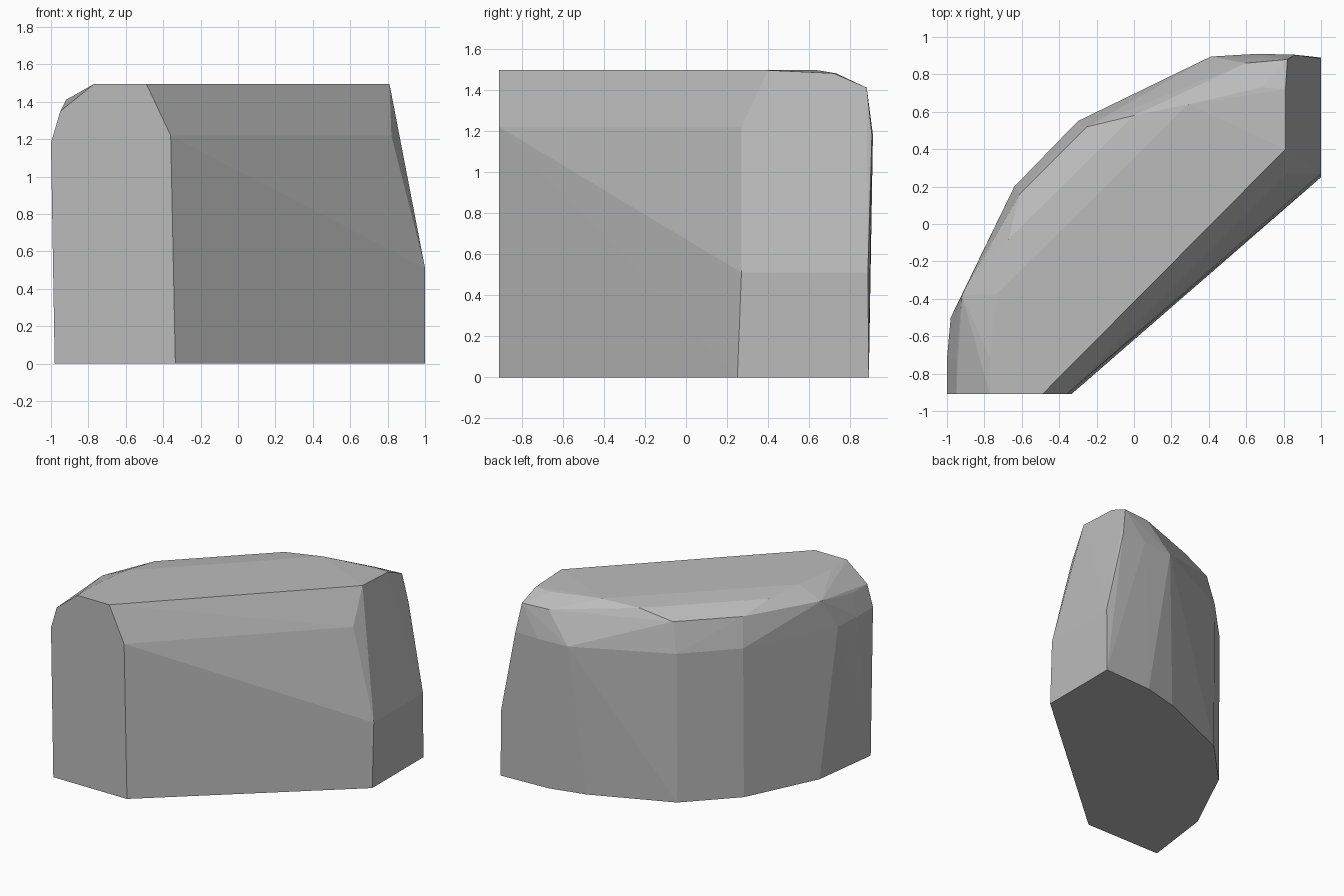
import bpy
import bmesh

# Remove the default cube
default_cube = bpy.data.objects.get("Cube")
if default_cube:
    bpy.data.objects.remove(default_cube, do_unlink=True)


def make_material(name, color):
    material = bpy.data.materials.new(name)
    material.use_nodes = True
    material.diffuse_color = color
    shader = next(node for node in material.node_tree.nodes
                  if node.type == "BSDF_PRINCIPLED")
    shader.inputs["Base Color"].default_value = color
    return material


def make_hull(name, outlines, corners, material):
    """Wrap a faceted convex block around level outlines and loose corners."""
    mesh = bpy.data.meshes.new(name)
    bm = bmesh.new()
    for height, outline in outlines.items():
        for x, y in outline:
            bm.verts.new((x, y, height))
    for corner in corners:
        bm.verts.new(corner)
    result = bmesh.ops.convex_hull(bm, input=list(bm.verts))
    unused = {item for item in result["geom_interior"] + result["geom_unused"]
              if isinstance(item, bmesh.types.BMVert) and item.is_valid}
    bmesh.ops.delete(bm, geom=list(unused), context="VERTS")
    bmesh.ops.recalc_face_normals(bm, faces=list(bm.faces))
    bm.to_mesh(mesh)
    bm.free()
    mesh.materials.append(material)
    block = bpy.data.objects.new(name, mesh)
    bpy.context.collection.objects.link(block)
    return block


# Level outlines: base, shoulder, bevel and flat top
outlines = {
    0: [(-.98, -.91), (-.91, -.37), (-.64, .19), (-.3, .54), (.31, .8),
        (.59, .87), (1, .89), (1, .25), (-.335, -.91)],
    1.18: [(-1, -.91), (-1, -.72), (-.98, -.5), (-.64, .2), (-.3, .55),
           (.41, .895), (.66, .91), (.86, .905)],
    1.41: [(-.92, -.38), (-.61, .16), (-.25, .52), (.6, .86), (.82, .88)],
    1.495: [(-.77, -.91), (-.77, -.72), (-.73, -.37), (.29, .64),
            (.81, .4), (-.49, -.91)],
}

# Corners of the front chamfer, sloped end and rounded rim
corners = [
    (-.36, -.91, 1.22), (.82, .27, 1.22),
    (1, .27, .51), (1, .885, .51),
    (-.95, -.91, 1.35), (-.95, -.72, 1.35),
    (-.67, -.08, 1.475), (0, .58, 1.475),
    (.68, .73, 1.48), (.81, .72, 1.48),
]

stone = make_material("stone grey", (.5, .5, .5, 1))
make_hull("boulder_block", outlines, corners, stone)
